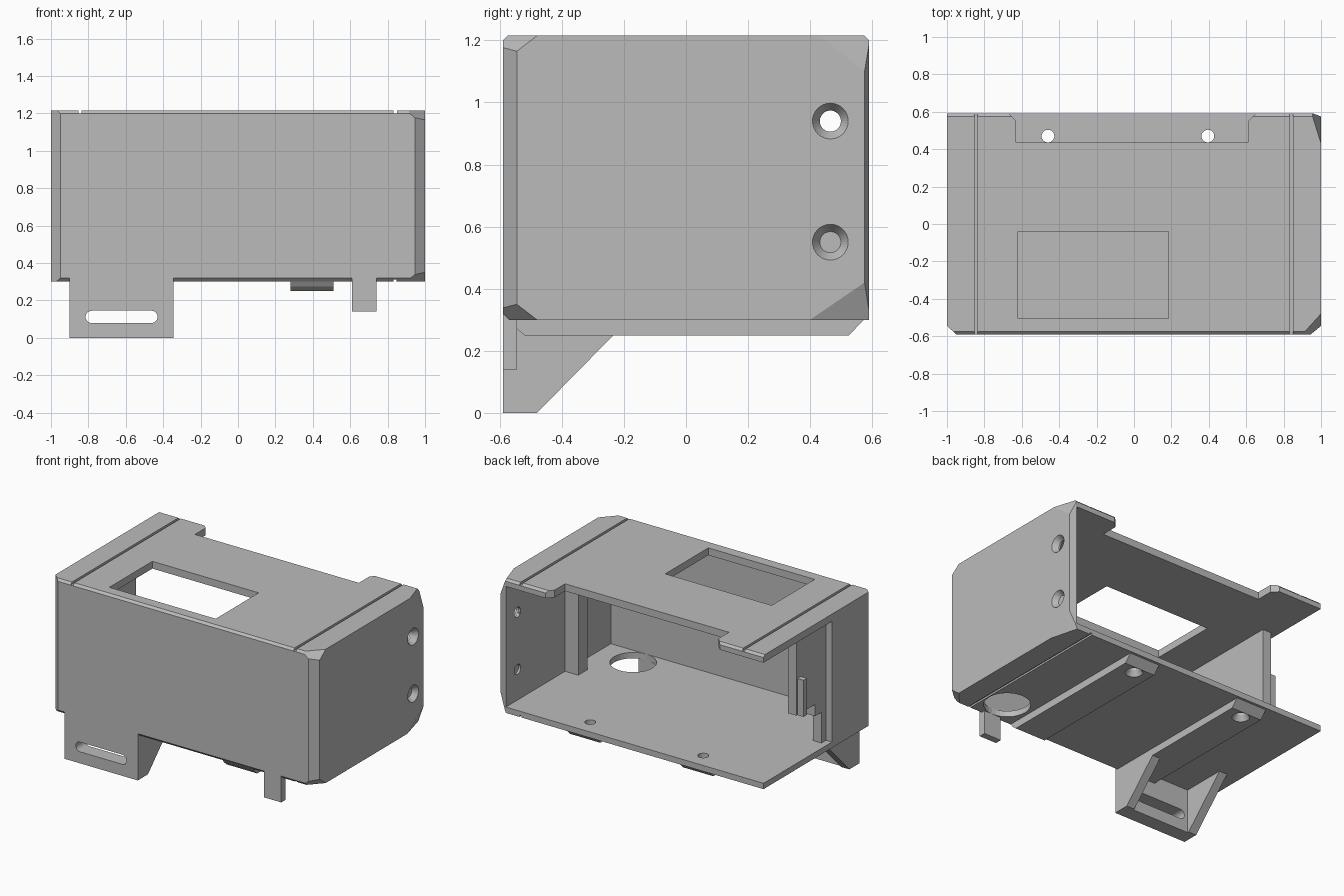
import bpy, bmesh, math
from mathutils import Vector

old = bpy.data.objects.get("Cube")
if old:
    bpy.data.objects.remove(old, do_unlink=True)

GREY = (0.5, 0.5, 0.5, 1)
mat = bpy.data.materials.new("plain grey")
mat.use_nodes = True
mat.diffuse_color = GREY
mat.node_tree.nodes["Principled BSDF"].inputs["Base Color"].default_value = GREY


def make(name, bm):
    bmesh.ops.recalc_face_normals(bm, faces=bm.faces)
    me = bpy.data.meshes.new(name)
    bm.to_mesh(me)
    bm.free()
    me.materials.append(mat)
    ob = bpy.data.objects.new(name, me)
    bpy.context.scene.collection.objects.link(ob)
    return ob


def prism(name, pts, axis, lo, hi):
    """Extrude a 2D outline along an axis (the two other axes in xyz order)."""
    def place(p, d):
        c = list(p)
        c.insert("xyz".index(axis), d)
        return c
    bm = bmesh.new()
    a = [bm.verts.new(place(p, lo)) for p in pts]
    b = [bm.verts.new(place(p, hi)) for p in pts]
    bm.faces.new(a)
    bm.faces.new(b[::-1])
    for i in range(len(pts)):
        j = (i + 1) % len(pts)
        bm.faces.new((a[i], b[i], b[j], a[j]))
    return make(name, bm)


def box(name, x, y, z):
    return prism(name, [(x[0], y[0]), (x[1], y[0]), (x[1], y[1]), (x[0], y[1])], "z", *z)


def cone(name, start, end, r1, r2):
    a, b = Vector(start), Vector(end)
    bm = bmesh.new()
    rot = (b - a).to_track_quat("Z", "Y").to_matrix().to_4x4()
    rot.translation = (a + b) / 2
    bmesh.ops.create_cone(bm, cap_ends=True, segments=32, radius1=r1, radius2=r2,
                          depth=(b - a).length, matrix=rot)
    return make(name, bm)


def cut(target, *cutters):
    for c in cutters:
        c.hide_render = True
        m = target.modifiers.new("cut", "BOOLEAN")
        m.operation, m.solver, m.object = "DIFFERENCE", "EXACT", c
    bpy.context.view_layer.update()
    deps = bpy.context.evaluated_depsgraph_get()
    me = bpy.data.meshes.new_from_object(target.evaluated_get(deps))
    target.modifiers.clear()
    target.data = me
    for c in cutters:
        bpy.data.objects.remove(c, do_unlink=True)


X, Y, BOT, TOP = 1.0, 0.59, 0.3, 1.215

# Outer body: a block trimmed by chamfer planes, each given by three points
planes = [
    [(-1, -.545, 0), (-.95, -Y, 0), (-.95, -Y, 1)],          # front right edge
    [(X, -.545, 0), (.945, -Y, 0), (.945, -Y, 1)],           # front left edge
    [(X, .575, 0), (.96, Y, 0), (.96, Y, 1)],                # back left edge
    [(0, -Y, 1.2), (0, -.575, TOP), (1, -.575, TOP)],        # top front edge
    [(0, Y, 1.2), (0, .575, TOP), (1, .575, TOP)],           # top back edge
    [(0, -Y, .32), (0, -.57, BOT), (1, -.57, BOT)],          # bottom front edge
    [(X, -.48, TOP), (X, -.545, 1.165), (.9, -Y, TOP)],      # front corners
    [(X, -.48, BOT), (X, -.545, .35), (.9, -Y, BOT)],
    [(X, .43, TOP), (X, .575, 1.1), (.95, Y, TOP)],          # back corners
    [(X, .4, BOT), (X, .575, .42), (.95, Y, BOT)],
]
shell = box("shell", (-X, X), (-Y, Y), (BOT, TOP))
bm = bmesh.new()
bm.from_mesh(shell.data)
for pts in planes:
    p, q, r = map(Vector, pts)
    n = (q - p).cross(r - p).normalized()
    if n.dot(Vector((0, 0, .75)) - p) > 0:
        n = -n
    bmesh.ops.bisect_plane(bm, geom=bm.verts[:] + bm.edges[:] + bm.faces[:], dist=1e-5,
                           plane_co=p, plane_no=n, clear_outer=True)
    bmesh.ops.holes_fill(bm, edges=[e for e in bm.edges if e.is_boundary], sides=0)
bmesh.ops.recalc_face_normals(bm, faces=bm.faces)
bm.to_mesh(shell.data)
bm.free()

# Hollow it, open the back and part of the right side
FLOOR, ROOF = .34, 1.165
cutters = [
    box("cavity", (-.95, .95), (-.545, .8), (FLOOR, ROOF)),
    box("side_opening", (-1.2, -.9), (-.15, .8), (FLOOR, ROOF)),
    prism("roof_notch", [(-.67, .7), (-.67, Y), (-.63, .55), (-.63, .435), (.61, .435),
                         (.61, .55), (.65, Y), (.65, .7)], "z", 1.1, 1.4),
    box("window", (-.62, .185), (-.505, -.04), (1.1, 1.4)),
    cone("floor_hole", (.68, -.4, .2), (.68, -.4, .5), .145, .145),
    box("lower_groove", (.832, .848), (-1, 1), (.2, BOT + .012)),
]
for gx in (-.845, .84):
    cutters.append(box("groove", (gx - .009, gx + .009), (-1, 1), (TOP - .015, 1.4)))
for hz in (.94, .55):
    cutters.append(cone("side_hole", (.8, .465, hz), (1.2, .465, hz), .034, .034))
    cutters.append(cone("side_sink", (.965, .465, hz), (1.005, .465, hz), .034, .061))

RAILS = (-.46, .395)


def screw_hole(x):
    return (cone("screw_hole", (x, .47, .1), (x, .47, .6), .034, .034),
            cone("screw_sink", (x, .47, .245), (x, .47, .285), .058, .034))


for rx in RAILS:
    cutters += screw_hole(rx)
cut(shell, *cutters)

# Mounting rails under the floor
for rx, side in zip(RAILS, ("right", "left")):
    rail = prism(side + "_rail", [(-.57, .305), (-.55, .275), (-.52, .25), (.525, .25),
                                  (.578, .305)], "x", rx - .115, rx + .115)
    cut(rail, *screw_hole(rx))

# Slotted front bracket with two gussets
TX0, TX1 = -.9, -.345
bracket = box("bracket_plate", (TX0, TX1), (-Y, -.49), (0, .33))
slot = []
for cx, start in ((-.463, -90), (-.782, 90)):
    for i in range(13):
        t = math.radians(start + i * 15)
        slot.append((cx + .033 * math.cos(t), .112 + .033 * math.sin(t)))
cut(bracket, prism("slot", slot, "y", -.8, -.3))
for gx, side in ((TX0, "right"), (TX1 - .06, "left")):
    prism(side + "_gusset", [(-Y, 0), (-.48, 0), (-.18, .305), (-Y, .305)],
          "x", gx, gx + .06)

# Small hook below the front wall
box("hook", (.61, .74), (-Y, -.545), (.14, .33))

# Inner panel with stepped lower edge, and a thin latch on it
prism("inner_panel", [(-.56, .32), (-.1, .32), (-.1, .55), (-.03, .55), (-.03, .63),
                      (.17, .63), (.17, 1.19), (-.56, 1.19)], "x", -.955, -.89)
box("latch", (-1.0, -.95), (.12, .16), (.63, .88))

# Rib inside the left wall
box("inner_rib", (.85, .96), (-.15, -.05), (.32, 1.19))
